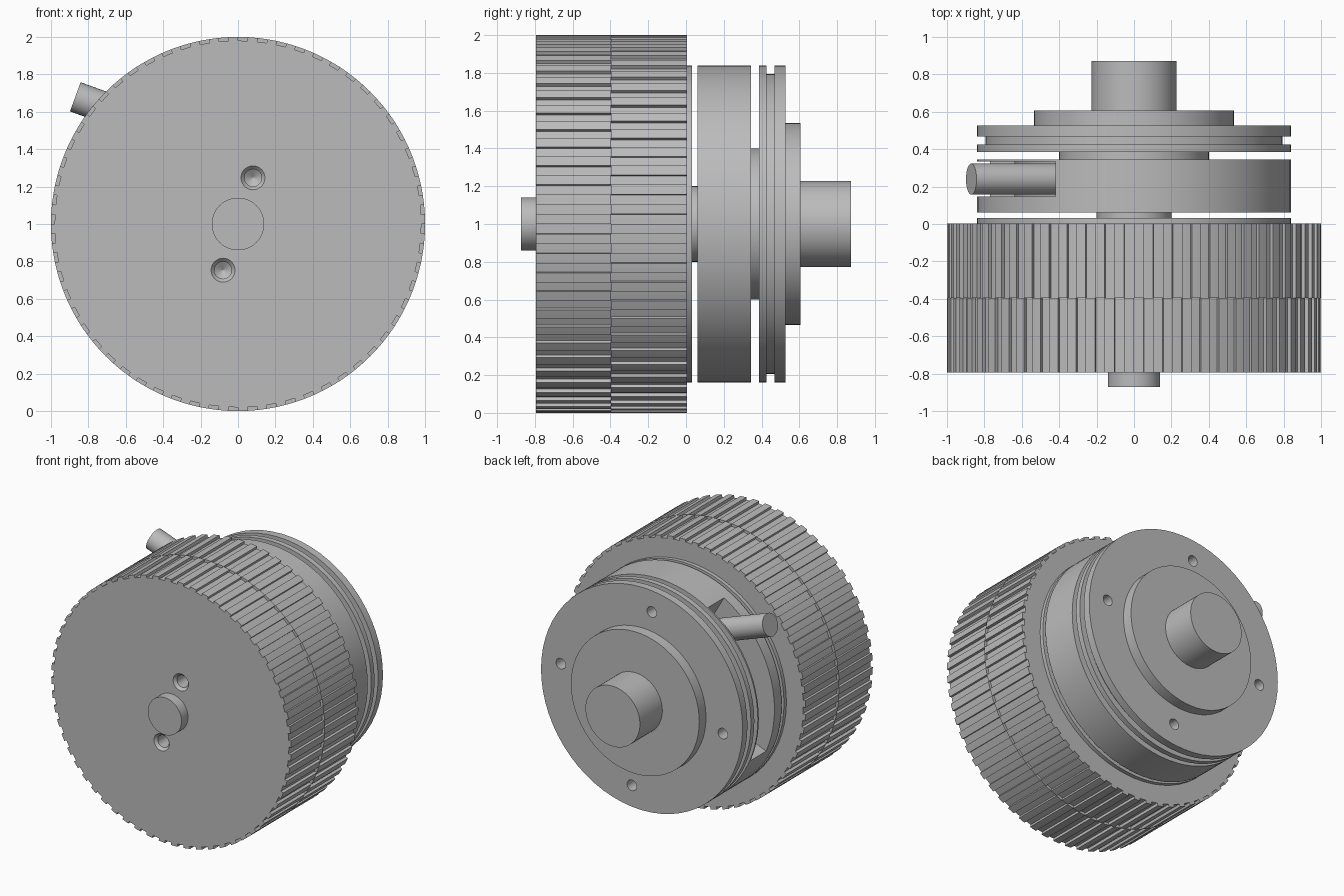
import bpy, bmesh
from math import sin, cos, pi, radians
from mathutils import Matrix, Vector

cube = bpy.data.objects.get("Cube")
if cube:
    bpy.data.objects.remove(cube)

grey = bpy.data.materials.new("machined grey")
grey.use_nodes = True
COLOUR = (0.5, 0.5, 0.5, 1)
grey.diffuse_color = COLOUR
grey.node_tree.nodes["Principled BSDF"].inputs["Base Color"].default_value = COLOUR

AXIS = Vector((0, 0, 1))


def finish(name, bm, smooth=True):
    bmesh.ops.recalc_face_normals(bm, faces=bm.faces)
    mesh = bpy.data.meshes.new(name)
    bm.to_mesh(mesh)
    bm.free()
    mesh.materials.append(grey)
    ob = bpy.data.objects.new(name, mesh)
    bpy.context.collection.objects.link(ob)
    if smooth:
        shade(ob)
    return ob


def shade(ob):
    bpy.ops.object.select_all(action='DESELECT')
    ob.select_set(True)
    bpy.context.view_layer.objects.active = ob
    bpy.ops.object.shade_smooth_by_angle(angle=radians(30))


def lathe(name, profile, x=0, z=1, segments=64):
    """Turn (radius, y) points about an axis parallel to y; ends are capped."""
    bm = bmesh.new()
    rings = []
    for r, y in profile:
        rings.append([bm.verts.new((x + r * cos(2 * pi * i / segments), y,
                                    z + r * sin(2 * pi * i / segments)))
                      for i in range(segments)])
    for a, b in zip(rings, rings[1:]):
        for i in range(segments):
            j = (i + 1) % segments
            bm.faces.new((a[i], a[j], b[j], b[i]))
    bm.faces.new(rings[0])
    bm.faces.new(rings[-1])
    return finish(name, bm)


def prism(name, outline, y0, y1, smooth=False):
    """Extrude an (x, z) outline from y0 to y1."""
    bm = bmesh.new()
    base = bm.faces.new([bm.verts.new((x, y0, z)) for x, z in outline])
    new = bmesh.ops.extrude_face_region(bm, geom=[base])["geom"]
    bmesh.ops.translate(bm, vec=(0, y1 - y0, 0),
                        verts=[v for v in new if isinstance(v, bmesh.types.BMVert)])
    return finish(name, bm, smooth)


def cut(ob, cutters):
    for c in cutters:
        c.hide_render = True
        mod = ob.modifiers.new("cut", 'BOOLEAN')
        mod.operation = 'DIFFERENCE'
        mod.solver = 'EXACT'
        mod.object = c
        bpy.ops.object.select_all(action='DESELECT')
        ob.select_set(True)
        bpy.context.view_layer.objects.active = ob
        bpy.ops.object.modifier_apply(modifier=mod.name)
        bpy.data.objects.remove(c)
    shade(ob)


def polar(r, angle):
    return (r * cos(angle), 1 + r * sin(angle))


# Toothed drum: two halves with staggered notches
TEETH = 60


def notched_outline(phase):
    pts = []
    for i in range(TEETH):
        for part, r in ((0, 1), (0.25, 1), (0.5, 1), (0.5, 0.98), (0.75, 0.98), (1, 0.98)):
            pts.append(polar(r, 2 * pi * (i + phase + part) / TEETH))
    return pts


front_drum = prism("front_drum", notched_outline(0), -0.795, -0.396)
rear_drum = prism("rear_drum", notched_outline(0.5), -0.396, 0.004)

# Two chamfered drill holes either side of the front boss
cut(front_drum, [lathe("drill_cutter",
                       [(0.064, -0.85), (0.064, -0.795), (0.046, -0.775),
                        (0.046, -0.66), (0.002, -0.63)],
                       x=s * 0.08, z=1 + s * 0.247, segments=32) for s in (1, -1)])
lathe("front_boss", [(0.14, -0.8725), (0.14, -0.79)])

# Thin plate and neck behind the drum
lathe("rear_plate", [(0.84, 0), (0.84, 0.033)])
lathe("neck", [(0.2, 0.03), (0.2, 0.07)])

# Housing with a curved slot on one side
housing = lathe("housing", [(0.84, 0.061), (0.84, 0.345)], segments=96)
slot_angles = [radians(120 + 83.5 * i / 24) for i in range(25)]
slot = prism("slot_cutter",
             [polar(0.95, a) for a in slot_angles] +
             [polar(0.64, a) for a in reversed(slot_angles)], 0.147, 0.333)
cut(housing, [slot])

# Lever pin leaning out through the slot
tip, direction = Vector((-0.87, 0.24, 1.68)), Vector((0.94, 0, -0.342)).normalized()
bm = bmesh.new()
bmesh.ops.create_cone(bm, cap_ends=True, segments=32, radius1=0.083, radius2=0.083, depth=0.7)
spin = AXIS.rotation_difference(direction).to_matrix().to_4x4()
bm.transform(Matrix.Translation(tip + direction * 0.35) @ spin)
finish("lever_pin", bm)

# Collar and grooved rear flange with four bolt holes
lathe("collar", [(0.4, 0.34), (0.4, 0.39)])
flange = lathe("rear_flange", [(0.84, 0.386), (0.84, 0.426), (0.795, 0.426),
                               (0.795, 0.468), (0.84, 0.468), (0.84, 0.526)])
bolts = []
for k in range(4):
    x, z = polar(0.68, radians(7 + 90 * k))
    bolts.append(lathe("bolt_cutter", [(0.04, 0.3), (0.04, 0.6)], x=x, z=z, segments=24))
cut(flange, bolts)

# Stepped disc and output shaft
lathe("step_disc", [(0.535, 0.52), (0.535, 0.606)])
lathe("shaft", [(0.227, 0.6), (0.227, 0.8725)])
